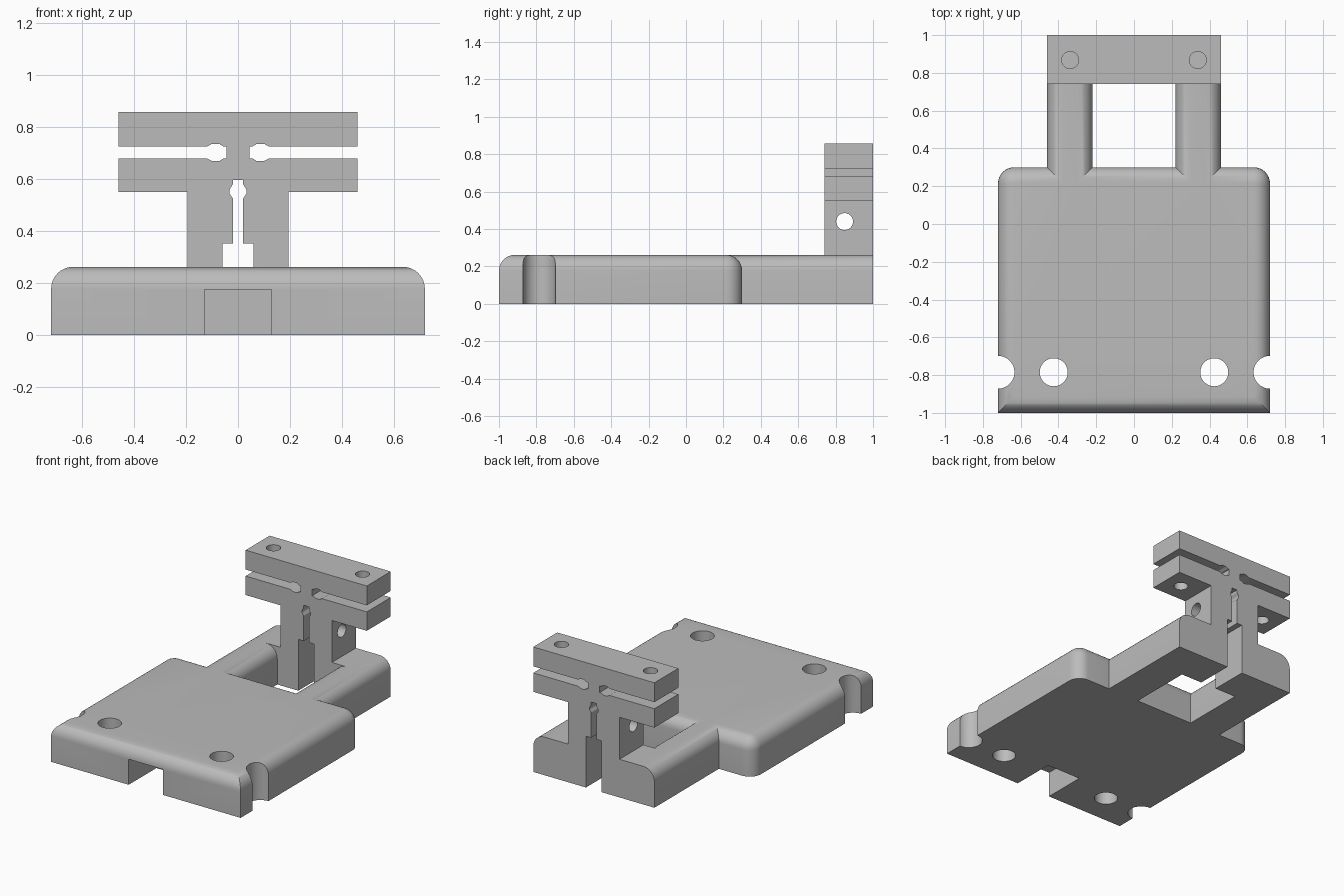
import bpy, bmesh, math
from mathutils import Matrix, Vector

old = bpy.data.objects.get("Cube")
if old:
    bpy.data.objects.remove(old, do_unlink=True)

grey = bpy.data.materials.new("plain grey")
grey.use_nodes = True
colour = (0.5, 0.5, 0.5, 1)
grey.diffuse_color = colour
grey.node_tree.nodes["Principled BSDF"].inputs["Base Color"].default_value = colour


def make_object(name, bm):
    bmesh.ops.recalc_face_normals(bm, faces=bm.faces)
    mesh = bpy.data.meshes.new(name)
    bm.to_mesh(mesh)
    bm.free()
    mesh.materials.append(grey)
    obj = bpy.data.objects.new(name, mesh)
    bpy.context.collection.objects.link(obj)
    return obj


def extrude(points, direction):
    """Solid from a closed outline of 3D points."""
    bm = bmesh.new()
    face = bm.faces.new([bm.verts.new(p) for p in points])
    result = bmesh.ops.extrude_face_region(bm, geom=[face], use_keep_orig=True)
    moved = [v for v in result["geom"] if isinstance(v, bmesh.types.BMVert)]
    bmesh.ops.translate(bm, verts=moved, vec=direction)
    bmesh.ops.recalc_face_normals(bm, faces=bm.faces)
    return bm


def mirrored(half):
    """Close a right-hand outline with its left-hand copy."""
    return half + [(-x, v) for x, v in reversed(half)]


def add_cylinder(bm, centre, radius, depth, turn=Matrix()):
    bmesh.ops.create_cone(bm, cap_ends=True, segments=48, radius1=radius, radius2=radius,
                          depth=depth, matrix=Matrix.Translation(centre) @ turn)


def cut(obj, cutter):
    cutter.hide_render = True
    mod = obj.modifiers.new("cut", "BOOLEAN")
    mod.operation = "DIFFERENCE"
    mod.solver = "EXACT"
    mod.object = cutter
    bpy.ops.object.select_all(action="DESELECT")
    obj.select_set(True)
    bpy.context.view_layer.objects.active = obj
    bpy.ops.object.modifier_apply(modifier=mod.name)
    bpy.data.objects.remove(cutter, do_unlink=True)
    bpy.ops.object.shade_smooth_by_angle(angle=math.radians(30))


# Base plate with two rear arms, rounded along its top
height, half_width, back = 0.262, 0.72, 0.3
plan = mirrored([(half_width, -1), (half_width, back), (0.46, back),
                 (0.46, 1), (0.22, 1), (0.22, back)])
bm = extrude([(x, y, 0) for x, y in plan], Vector((0, 0, height)))


def is_rounded(edge):
    a, b = (v.co for v in edge.verts)
    top = min(a.z, b.z) > height - 0.01
    arm_end = min(a.y, b.y) > 0.99
    upright = abs(a.z - b.z) > 0.1
    rear_corner = upright and abs(a.x) > 0.7 and a.y > 0
    return (top and not arm_end) or rear_corner


bmesh.ops.bevel(bm, geom=[e for e in bm.edges if is_rounded(e)], offset=0.085,
                offset_type="OFFSET", segments=8, profile=0.5,
                affect="EDGES", clamp_overlap=False)
base = make_object("base_plate", bm)

# Plate cutters: screw holes, side notches and front underside slot
bm = bmesh.new()
for side in (-1, 1):
    add_cylinder(bm, (side * 0.425, -0.785, 0.1), 0.074, 1)
    add_cylinder(bm, (side * half_width, -0.785, 0.1), 0.087, 1)
bmesh.ops.create_cube(bm, size=1, matrix=Matrix.Translation((0, -0.9, 0.025))
                      @ Matrix.Diagonal((0.26, 0.4, 0.3, 1)))
cut(base, make_object("plate_cutter", bm))

# Flexure mount: slotted column carrying two thin-gapped bars
outline = mirrored([
    (0.02, 0.597), (0.02, 0.58), (0.032, 0.56), (0.032, 0.543), (0.02, 0.525),
    (0.02, 0.352), (0.06, 0.352), (0.06, 0), (0.34, 0), (0.34, height),
    (0.195, height), (0.195, 0.55), (0.46, 0.55), (0.46, 0.68),
    (0.12, 0.68), (0.1, 0.669), (0.073, 0.669), (0.055, 0.68), (0.045, 0.68),
    (0.045, 0.725), (0.055, 0.725), (0.073, 0.736), (0.1, 0.736), (0.12, 0.725),
    (0.46, 0.725), (0.46, 0.858)])
mount = make_object("flexure_mount",
                    extrude([(x, 0.74, z) for x, z in outline], Vector((0, 0.26, 0))))

# Mount cutters: bar holes and cross hole through the column
bm = bmesh.new()
for side in (-1, 1):
    add_cylinder(bm, (side * 0.338, 0.868, 0.7), 0.045, 0.5)
add_cylinder(bm, (0, 0.848, 0.44), 0.045, 0.5, Matrix.Rotation(math.pi / 2, 4, "Y"))
cut(mount, make_object("mount_cutter", bm))
